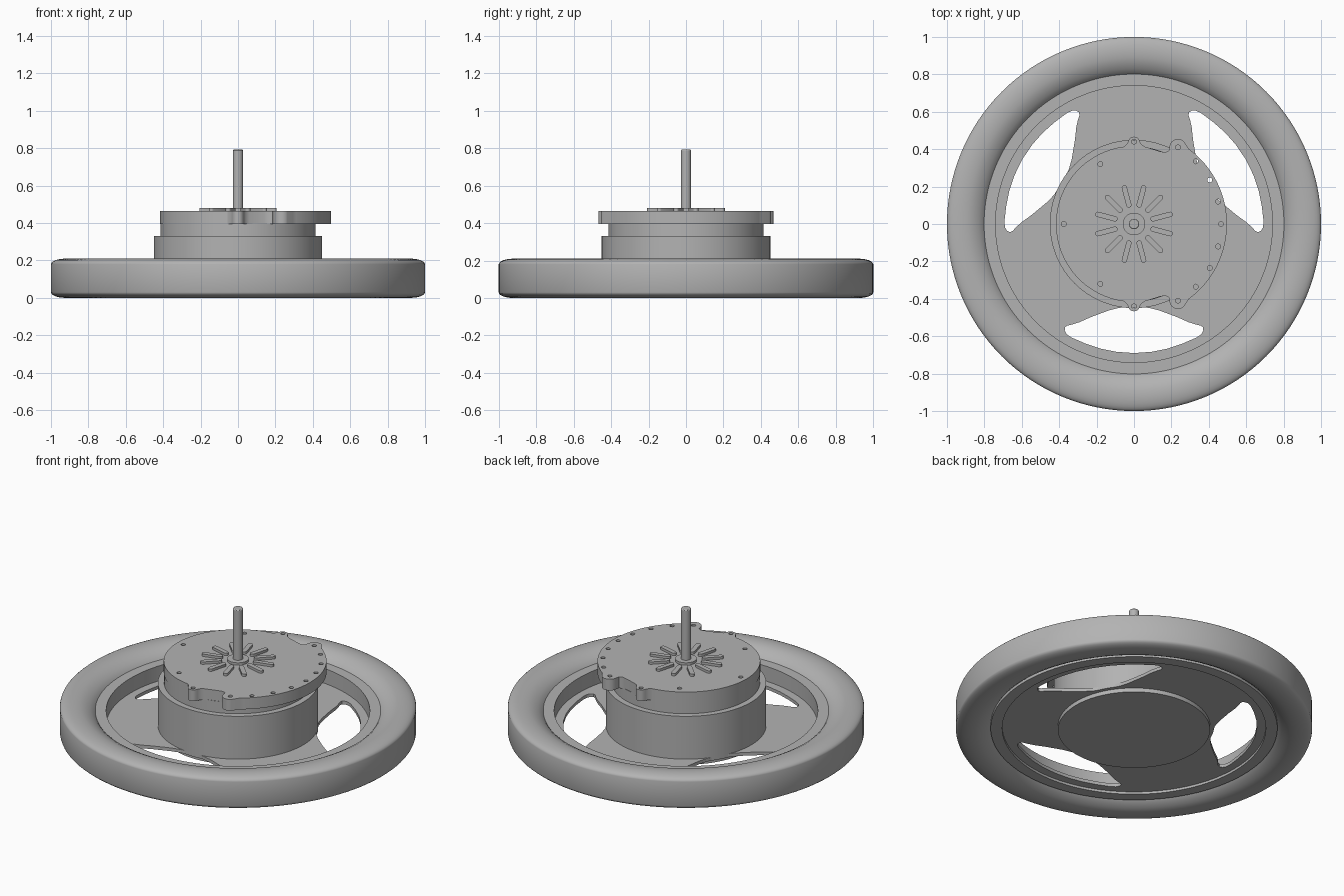
import bpy, bmesh
from math import sin, cos, pi, radians
from mathutils import Matrix

cube = bpy.data.objects.get("Cube")
if cube:
    bpy.data.objects.remove(cube)

grey = bpy.data.materials.new("plain grey")
grey.use_nodes = True
grey.diffuse_color = (0.45, 0.45, 0.45, 1)
grey.node_tree.nodes["Principled BSDF"].inputs["Base Color"].default_value = (0.45, 0.45, 0.45, 1)


def finish(name, mesh, angle=32):
    mesh.materials.clear()
    mesh.materials.append(grey)
    ob = bpy.data.objects.new(name, mesh)
    bpy.context.collection.objects.link(ob)
    bpy.ops.object.select_all(action='DESELECT')
    ob.select_set(True)
    bpy.context.view_layer.objects.active = ob
    bpy.ops.object.shade_smooth_by_angle(angle=radians(angle))
    return ob


def polar(r, deg):
    return r * cos(radians(deg)), r * sin(radians(deg))


def arc(cx, cy, r, a0, a1, n):
    return [(cx + r * cos(radians(a0 + (a1 - a0) * i / n)),
             cy + r * sin(radians(a0 + (a1 - a0) * i / n))) for i in range(n + 1)]


def circle(r, n=96, cx=0, cy=0):
    return arc(cx, cy, r, 0, 360, n)[:-1]


def lathe(name, profile, steps=128):
    # Revolve a closed radius/height profile about z
    bm = bmesh.new()
    rings = [[bm.verts.new((*polar(r, 360 * i / steps), z)) for r, z in profile]
             for i in range(steps)]
    n = len(profile)
    for i in range(steps):
        a, b = rings[i], rings[(i + 1) % steps]
        for j in range(n):
            k = (j + 1) % n
            bm.faces.new((a[j], b[j], b[k], a[k]))
    bmesh.ops.recalc_face_normals(bm, faces=bm.faces)
    mesh = bpy.data.meshes.new(name)
    bm.to_mesh(mesh)
    bm.free()
    return finish(name, mesh)


def plate(name, loops, z0, z1):
    # Extrude a filled outline; inner loops become holes
    cu = bpy.data.curves.new(name, 'CURVE')
    cu.dimensions = '2D'
    cu.fill_mode = 'BOTH'
    cu.extrude = (z1 - z0) / 2
    for pts in loops:
        sp = cu.splines.new('POLY')
        sp.points.add(len(pts) - 1)
        for p, (x, y) in zip(sp.points, pts):
            p.co = (x, y, 0, 1)
        sp.use_cyclic_u = True
    tmp = bpy.data.objects.new(name + " outline", cu)
    bpy.context.collection.objects.link(tmp)
    dg = bpy.context.evaluated_depsgraph_get()
    mesh = bpy.data.meshes.new_from_object(tmp.evaluated_get(dg))
    bpy.data.objects.remove(tmp)
    bm = bmesh.new()
    bm.from_mesh(mesh)
    bmesh.ops.remove_doubles(bm, verts=bm.verts, dist=0.0002)
    bmesh.ops.recalc_face_normals(bm, faces=bm.faces)
    bmesh.ops.translate(bm, verts=bm.verts, vec=(0, 0, (z0 + z1) / 2))
    bm.to_mesh(mesh)
    bm.free()
    return finish(name, mesh)


def disc(name, r, z0, z1, n=96):
    bm = bmesh.new()
    bmesh.ops.create_cone(bm, cap_ends=True, segments=n, radius1=r, radius2=r,
                          depth=z1 - z0, matrix=Matrix.Translation((0, 0, (z0 + z1) / 2)))
    mesh = bpy.data.meshes.new(name)
    bm.to_mesh(mesh)
    bm.free()
    return finish(name, mesh)


# Tyre: straight tread with rounded shoulders, mirrored about mid height
MID = 0.105
upper = [(1.0, 0.075)]
upper += [(0.92 + 0.08 * cos(t * pi / 12), 0.075 + 0.03 * sin(t * pi / 12)) for t in range(1, 7)]
upper += [(0.89, 0.103), (0.86, 0.095), (0.83, 0.079), (0.81, 0.063), (0.8, 0.05)]
lathe("tyre", [(r, MID + h) for r, h in upper] + [(r, MID - h) for r, h in reversed(upper)])

# Rim band inside the tyre
lathe("rim", [(0.74, 0.03), (0.805, 0.03), (0.805, 0.157), (0.74, 0.157)])

# Web with three rounded windows
half = [(0, 0.445), (10, 0.455), (16, 0.48), (20, 0.507), (25, 0.55), (29, 0.6), (31.5, 0.63),
        (33.3, 0.65), (33.8, 0.665), (33, 0.68), (31.5, 0.69), (29, 0.693)]
outer = [(a, 0.69) for a in (22, 15, 8, 0)]
side = half + outer
loops = [circle(0.75, 128)]
for mid in (30, 150, 270):
    loops.append([polar(r, mid + a) for a, r in side]
                 + [polar(r, mid - a) for a, r in reversed(side[1:-1])])
plate("web", loops, 0.045, 0.065)

# Motor drum, bottom cap and neck
disc("bottom_cap", 0.427, 0.02, 0.05)
disc("motor_drum", 0.45, 0.045, 0.33)
disc("motor_neck", 0.415, 0.325, 0.4)

# Mounting plate: round on one side, wider flange on the other, with ears
top = arc(0, 0, 0.497, 0, 54, 20)
top += arc(0.235, 0.41, 0.045, 50, 170, 8)
top += [(0.185, 0.39), (0.165, 0.383), (0.14, 0.388), (0.06, 0.413), (0.04, 0.425)]
top += arc(0, 0.435, 0.032, 10, 170, 8)
top += [(-0.04, 0.425), (-0.055, 0.413)]
top += arc(0, 0, 0.417, 99, 180, 28)
outline = top + [(x, -y) for x, y in reversed(top[1:-1])]
holes = [(0.465, 0), (-0.375, 0)]
for x, y in [(0.45, 0.12), (0.405, 0.235), (0.33, 0.335), (0.235, 0.41), (0, 0.44), (-0.18, 0.32)]:
    holes += [(x, y), (x, -y)]
plate("mounting_plate", [outline] + [circle(0.013, 16, x, y) for x, y in holes], 0.395, 0.465)

# Radiating raised ribs
for i in range(12):
    a = 15 + 30 * i
    rib = arc(*polar(0.105, a), 0.014, a + 90, a + 270, 8) + arc(*polar(0.2, a), 0.014, a - 90, a + 90, 8)
    plate(f"rib_{i + 1}", [rib], 0.46, 0.48)

# Centre boss and shaft with a small bevel
disc("shaft_boss", 0.06, 0.46, 0.48, 48)
shaft = disc("shaft", 0.028, 0.46, 0.792, 32)
bevel = shaft.modifiers.new("edge", 'BEVEL')
bevel.width = 0.005
bevel.segments = 2
